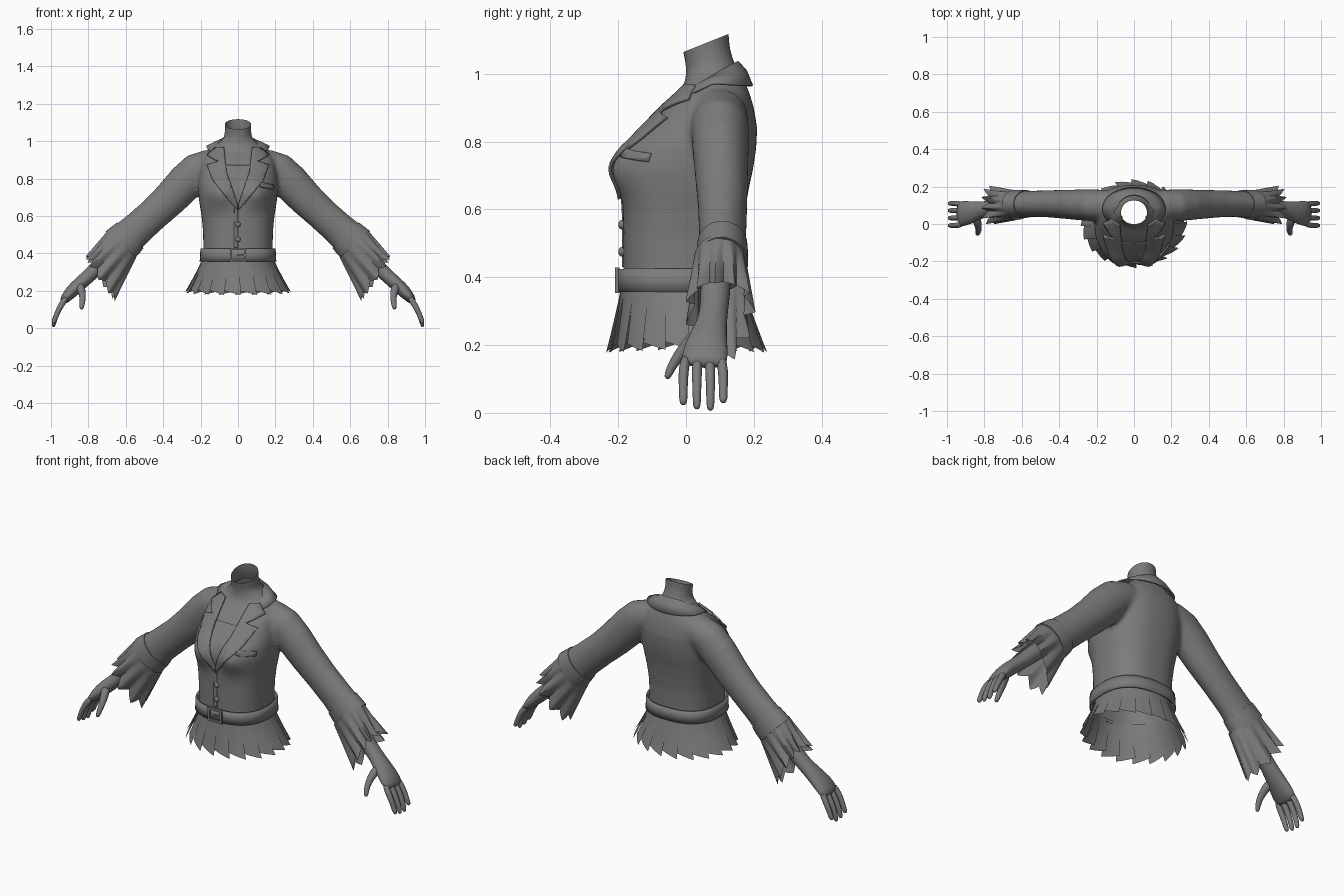
import bpy, bmesh, math
from mathutils import Vector
from mathutils.bvhtree import BVHTree

if "Cube" in bpy.data.objects:
    bpy.data.objects.remove(bpy.data.objects["Cube"])

grey = bpy.data.materials.new("plain grey")
grey.use_nodes = True
grey.diffuse_color = (0.2, 0.2, 0.2, 1)
grey.node_tree.nodes["Principled BSDF"].inputs["Base Color"].default_value = (0.2, 0.2, 0.2, 1)


def finish(name, bm, mirror=False, subsurf=0, thick=0, angle=40):
    bmesh.ops.recalc_face_normals(bm, faces=bm.faces)
    mesh = bpy.data.meshes.new(name)
    bm.to_mesh(mesh)
    bm.free()
    mesh.materials.append(grey)
    mesh.polygons.foreach_set("use_smooth", [True] * len(mesh.polygons))
    mesh.set_sharp_from_angle(angle=math.radians(angle))
    ob = bpy.data.objects.new(name, mesh)
    bpy.context.collection.objects.link(ob)
    if mirror:
        ob.modifiers.new("mirror", "MIRROR").use_mirror_merge = False
    if thick:
        solid = ob.modifiers.new("thickness", "SOLIDIFY")
        solid.thickness, solid.offset = thick, 0
    if subsurf:
        ob.modifiers.new("smooth", "SUBSURF").levels = subsurf
        ob.modifiers["smooth"].render_levels = subsurf
    return ob


def loft(bm, rings, closed=True, caps=True):
    rows = [[bm.verts.new(p) for p in ring] for ring in rings]
    n = len(rows[0])
    for a, b in zip(rows, rows[1:]):
        for i in range(n if closed else n - 1):
            j = (i + 1) % n
            bm.faces.new((a[i], a[j], b[j], b[i]))
    if caps:
        bm.faces.new(rows[0][::-1])
        bm.faces.new(rows[-1])


def tube(bm, path, n=16, side=1):
    # path rows: x, y, z, radius across, radius along y
    pts = [Vector((side * p[0], p[1], p[2])) for p in path]
    rings = []
    for i, p in enumerate(pts):
        t = (pts[min(i + 1, len(pts) - 1)] - pts[max(i - 1, 0)]).normalized()
        u = Vector((0, 1, 0))
        u = (u - t * u.dot(t)).normalized()
        v = t.cross(u)
        rings.append([p + u * path[i][4] * math.cos(a) + v * path[i][3] * math.sin(a)
                      for a in (math.tau * k / n for k in range(n))])
    loft(bm, rings)


# Torso profile: height, half width, front, back
PROFILE = [(.34, .19, -.185, .165), (.42, .185, -.185, .162), (.52, .187, -.185, .165),
           (.60, .195, -.185, .175), (.66, .205, -.185, .185), (.72, .212, -.185, .198),
           (.78, .212, -.17, .207), (.84, .205, -.125, .21), (.90, .195, -.07, .2),
           (.95, .16, -.015, .185), (.985, .11, 0, .17), (1.02, .075, 0, .148),
           (1.07, .069, -.01, .13), (1.14, .073, -.024, .125)]


def section(z, grow=0.0, n=64):
    for lo, hi in zip(PROFILE, PROFILE[1:]):
        if z <= hi[0]:
            break
    f = (z - lo[0]) / (hi[0] - lo[0])
    w, front, back = (lo[k] + (hi[k] - lo[k]) * f for k in (1, 2, 3))
    mid, half = (front + back) / 2, (back - front) / 2
    power = 2 / (2.5 if z < 0.95 else 2.1)
    ring = []
    for k in range(n):
        a = math.tau * k / n
        c, s = math.cos(a), math.sin(a)
        x = (w + grow) * math.copysign(abs(c) ** power, c)
        y = mid + (half + grow) * math.copysign(abs(s) ** power, s)
        if s < 0:
            y -= .045 * math.exp(-((abs(x) - .1) / .075) ** 2 - ((z - .72) / .075) ** 2)
        ring.append((x, y, z))
    return ring


# Jacket body, sleeves and neck fused into one skin
bm = bmesh.new()
loft(bm, [section(.34 + .02 * i) for i in range(41)])
SLEEVE = [(.08, .1, .885, .07, .07), (.15, .1, .872, .085, .083), (.215, .1, .84, .1, .085),
          (.28, .102, .78, .1, .083), (.36, .105, .695, .094, .078), (.45, .108, .61, .088, .073),
          (.54, .108, .53, .09, .07), (.62, .106, .455, .1, .07)]
for side in (1, -1):
    tube(bm, SLEEVE, 32, side)
body = finish("jacket_body", bm)
remesh = body.modifiers.new("fuse", "REMESH")
remesh.mode, remesh.voxel_size = "VOXEL", 0.011
relax = body.modifiers.new("relax", "SMOOTH")
relax.factor, relax.iterations = 0.5, 8
bpy.context.view_layer.update()
fused = body.evaluated_get(bpy.context.evaluated_depsgraph_get()).to_mesh()
bm = bmesh.new()
bm.from_mesh(fused)
for point, normal in (((0, 0, .365), (0, 0, -1)), ((0, .05, 1.087), (0, -.4, 1))):
    bmesh.ops.bisect_plane(bm, geom=bm.verts[:] + bm.edges[:] + bm.faces[:],
                           plane_co=point, plane_no=normal, clear_outer=True)
bpy.data.objects.remove(body)
skin = BVHTree.FromBMesh(bm)
finish("jacket_body", bm)


def front_y(x, z):
    hit = skin.ray_cast(Vector((x, -1, z)), Vector((0, 1, 0)))[0]
    return hit.y if hit else skin.find_nearest(Vector((x, 0, z)))[0].y


def plate(name, outline, lift, thick, mirror=False):
    # Flat outline, diced finely and draped over the chest
    bm = bmesh.new()
    bm.faces.new([bm.verts.new((x, 0, z)) for x, z in outline])
    for axis in (0, 2):
        normal = Vector((axis == 0, 0, axis == 2))
        for i in range(-14, 70):
            bmesh.ops.bisect_plane(bm, geom=bm.verts[:] + bm.edges[:] + bm.faces[:],
                                   plane_co=normal * (i * .016 + .001), plane_no=normal)
    for v in bm.verts:
        v.co.y = front_y(v.co.x, v.co.z) - lift
    finish(name, bm, mirror, thick=thick)


plate("lapels", [(.075, .965), (.12, .965), (.165, .925), (.105, .89), (.165, .872),
                 (.135, .79), (.03, .66), (.002, .63), (.002, .66), (.06, .83)], .009, .01, True)
plate("camisole", [(-.07, .87), (.07, .87), (.055, .8), (0, .64), (-.055, .8)], .002, .004)
plate("front_edge", [(-.02, .43), (0, .43), (0, .64), (-.02, .64)], .002, .004)
plate("breast_pocket", [(.12, .755), (.19, .74), (.19, .765), (.12, .78)], .005, .008)

# Turned collar around the back of the neck
rows = [[], [], [], []]
for i in range(41):
    a = math.radians(-42 + 264 * i / 40)
    c, s = math.cos(a), math.sin(a)
    top = .995 + (.04 if s > 0 else .045) * s
    low = .972 - .008 * max(s, 0) + .055 * min(s, 0)
    for row, rx, ry, z in zip(rows, (.083, .09, .125, .168), (.068, .075, .097, .115),
                              (top - .045, top, (top + low) / 2 + .008, low)):
        row.append((rx * c, .08 + ry * s, z))
bm = bmesh.new()
loft(bm, rows, closed=False, caps=False)
finish("collar", bm, thick=.007)

# Belt, buckle and buttons
bm = bmesh.new()
loft(bm, [section(z, .012) for z in (.357, .39, .425)], caps=False)
finish("belt", bm, thick=.008)


def box(bm, centre, size):
    made = bmesh.ops.create_cube(bm, size=1)["verts"]
    for v in made:
        v.co = Vector(c * s for c, s in zip(v.co, size)) + Vector(centre)


bm = bmesh.new()
for s in (-1, 1):
    box(bm, (s * .038, -.203, .391), (.012, .014, .075))
    box(bm, (0, -.203, .391 + s * .032), (.088, .014, .012))
box(bm, (.02, -.205, .391), (.05, .01, .008))
finish("buckle", bm)

bm = bmesh.new()
for z in (.475, .555):
    made = bmesh.ops.create_uvsphere(bm, u_segments=16, v_segments=8, radius=.014)["verts"]
    for v in made:
        v.co = Vector((v.co.x, v.co.y * .7 + front_y(0, z) - .005, v.co.z + z))
finish("buttons", bm)

# Pleated peplum made of overlapping tilted panels
PANELS, STEPS = 20, 5
bm = bmesh.new()
for p in range(PANELS):
    grid = []
    for r in range(STEPS + 1):
        t = r / STEPS
        row = []
        for k in range(4):
            u = k / 3
            a = math.tau * (p + u * 1.15) / PANELS - math.pi / 2
            flare = t ** 1.15
            out = (u - .5) * .022 * t
            x = (.192 + .083 * flare + out) * math.cos(a)
            y = -.01 + .012 * flare + (.182 + .045 * flare + out) * math.sin(a)
            drop = .168 + .012 * abs(math.sin(a)) + (u - .5) * .025
            row.append((x, y, .37 - drop * t))
        grid.append(row)
    loft(bm, grid, closed=False, caps=False)
finish("peplum", bm)

# Sleeve bands and flared ruffles
bm = bmesh.new()
tube(bm, [(.575, .107, .497, .098, .074), (.6, .107, .472, .103, .076),
          (.635, .106, .44, .106, .077)], 32)
finish("sleeve_bands", bm, True)

along, across = Vector((.707, 0, -.707)), Vector((.707, 0, .707))
rings = []
for r in range(7):
    t = r / 6
    ring = []
    for k in range(88):
        a = math.tau * k / 88
        c, s = math.cos(a), math.sin(a)
        wave = abs((k / 8) % 1 - .5) * 4 - 1
        reach = (.2 - .03 * s + .016 * wave) * t
        rad = .106 + t * (.022 - .05 * s) + .013 * wave * t
        wide = .077 + .012 * t + .016 * wave * t
        ring.append(Vector((.62, .1, .45)) + along * reach + across * rad * s
                    + Vector((0, wide * c, 0)))
    rings.append(ring)
bm = bmesh.new()
loft(bm, rings, caps=False)
finish("ruffles", bm, True, angle=60)

# Hands with four fingers and a thumb
bm = bmesh.new()
tube(bm, [(.62, .09, .45, .045, .045), (.7, .088, .375, .045, .046), (.77, .083, .305, .039, .042),
          (.82, .075, .26, .037, .046), (.87, .063, .215, .038, .06),
          (.91, .056, .175, .032, .07), (.942, .053, .135, .019, .068)])
for y, tip in ((-.008, .022), (.032, .01), (.072, .006), (.11, .028)):
    root = .053 + (y - .053) * .85
    tube(bm, [(.915, root, .17, .018, .016), (.945, y, .125, .017, .016), (.968, y, .08, .015, .014),
              (.98, y, .045, .014, .013), (.986, y, tip + .012, .012, .012),
              (.988, y, tip, .007, .007)], 10)
tube(bm, [(.85, .04, .235, .026, .026), (.835, .005, .2, .023, .022), (.83, -.025, .165, .018, .017),
          (.832, -.043, .135, .015, .014), (.836, -.053, .112, .013, .012),
          (.838, -.057, .1, .007, .007)], 10)
finish("hands", bm, True, subsurf=1, angle=180)
